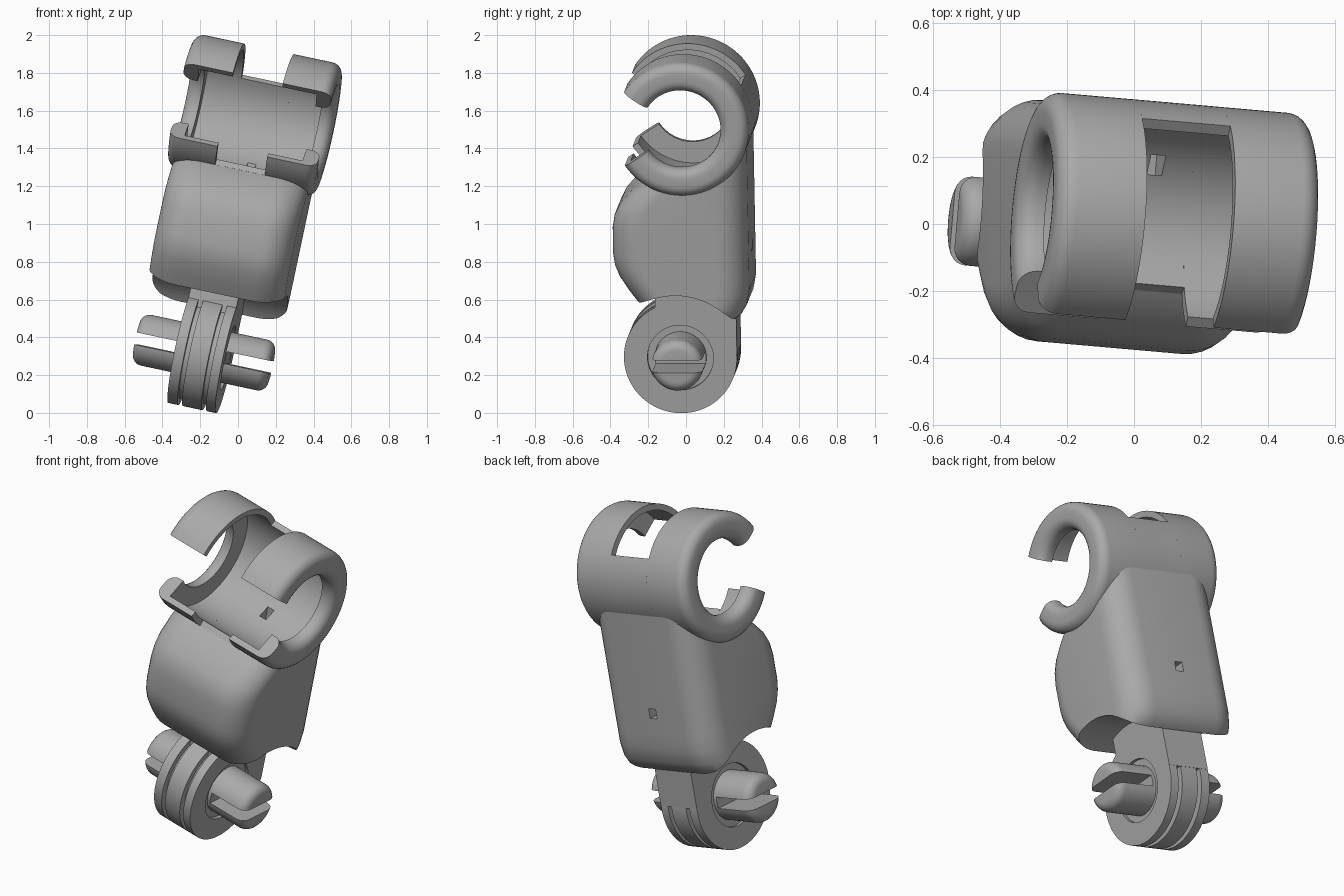
import bpy, bmesh
from math import radians, sin, cos
from mathutils import Matrix, Vector

cube = bpy.data.objects.get("Cube")
if cube:
    bpy.data.objects.remove(cube)

grey = bpy.data.materials.new("plain grey")
grey.use_nodes = True
COLOUR = (0.4, 0.4, 0.4, 1)
grey.diffuse_color = COLOUR
grey.node_tree.nodes["Principled BSDF"].inputs["Base Color"].default_value = COLOUR

# Shared leaning frame, centred on the clip barrel; the pin joint sits below it
FRAME = (Matrix.Translation((0.09, 0.003, 1.575))
         @ Matrix.Rotation(radians(-5), 4, 'Z') @ Matrix.Rotation(radians(12), 4, 'Y'))
JOINT = Vector((0, -0.045, -1.284))


def finish(name, bm, centre=(0, 0, 0), cutter=False):
    bmesh.ops.recalc_face_normals(bm, faces=bm.faces)
    mesh = bpy.data.meshes.new(name)
    bm.to_mesh(mesh)
    bm.free()
    mesh.materials.append(grey)
    ob = bpy.data.objects.new(name, mesh)
    bpy.context.collection.objects.link(ob)
    ob.matrix_world = FRAME @ Matrix.Translation(centre)
    if cutter:
        ob.hide_render = True
        ob.hide_viewport = True
        ob.display_type = 'WIRE'
    else:
        bpy.ops.object.select_all(action='DESELECT')
        ob.select_set(True)
        bpy.context.view_layer.objects.active = ob
        bpy.ops.object.shade_smooth_by_angle(angle=radians(30))
    return ob


def lathe(name, profile, start=0, end=360, closed=True, centre=(0, 0, 0), cutter=False):
    """Turn an (x, radius) profile about x, from +y towards +z."""
    bm = bmesh.new()
    a = radians(start)
    vs = [bm.verts.new((x, r * cos(a), r * sin(a))) for x, r in profile]
    pairs = list(zip(vs, vs[1:] + vs[:1])) if closed else list(zip(vs, vs[1:]))
    edges = [bm.edges.new(p) for p in pairs]
    bmesh.ops.spin(bm, geom=vs + edges, axis=(1, 0, 0), cent=(0, 0, 0),
                   angle=radians(end - start), steps=int((end - start) / 4))
    bmesh.ops.remove_doubles(bm, verts=bm.verts, dist=1e-5)
    bmesh.ops.holes_fill(bm, edges=[e for e in bm.edges if e.is_boundary], sides=0)
    return finish(name, bm, centre, cutter)


def box(name, size, centre, cutter=False):
    bm = bmesh.new()
    bmesh.ops.create_cube(bm, size=1, matrix=Matrix.Diagonal((*size, 1)))
    return finish(name, bm, centre, cutter)


def cut(ob, *cutters):
    for c in cutters:
        mod = ob.modifiers.new(c.name, 'BOOLEAN')
        mod.operation = 'DIFFERENCE'
        mod.solver = 'EXACT'
        mod.object = c


def arc(cx, cr, rad, a0, a1, n=6):
    return [(cx + rad * cos(radians(a0 + (a1 - a0) * i / n)),
             cr + rad * sin(radians(a0 + (a1 - a0) * i / n))) for i in range(n + 1)]


# Two thin C-shaped clips, each with a rounded end wall turned inwards
BORE, OUTER, GAP, END = 0.325, 0.36, 0.135, 0.40
clip = ([(GAP, BORE), (GAP, OUTER)] + arc(END - 0.055, OUTER - 0.055, 0.055, 90, 0)
        + arc(END - 0.055, 0.265, 0.055, 0, -90) + [(END - 0.08, 0.21), (END - 0.08, BORE)])
for side, sign in (("left", 1), ("right", -1)):
    lathe(side + "_clip", [(sign * x, r) for x, r in clip], -147, 146)

# Wall joining the clips behind and below
bridge = lathe("clip_bridge", [(-GAP, BORE), (GAP, BORE), (GAP, OUTER), (-GAP, OUTER)], -125, 32)

# Main body: rounded rectangles stacked upwards, as (z, front y, back y)
HALF, ROUND = 0.367, 0.16
sections = [(-1.06, -0.19, 0.25), (-1.03, -0.205, 0.29), (-0.98, -0.24, 0.32), (-0.90, -0.30, 0.335),
            (-0.82, -0.352, 0.335), (-0.76, -0.376, 0.335), (-0.70, -0.385, 0.335),
            (-0.56, -0.385, 0.335), (-0.49, -0.373, 0.335), (-0.43, -0.343, 0.335),
            (-0.36, -0.28, 0.335), (-0.29, -0.2, 0.335), (-0.2, -0.02, 0.335), (0.0, 0.0, 0.335)]
bm = bmesh.new()
rings = []
for z, front, back in sections:
    corners = [(HALF, back, 0), (-HALF, back, 90), (-HALF, front, 180), (HALF, front, 270)]
    ring = []
    for x, y, a in corners:
        cx = x - ROUND if x > 0 else x + ROUND
        cy = y - ROUND if y == back else y + ROUND
        ring += [bm.verts.new((px, py, z)) for px, py in arc(cx, cy, ROUND, a, a + 90, 8)]
    rings.append(ring)
for low, high in zip(rings, rings[1:]):
    for i in range(len(low)):
        j = (i + 1) % len(low)
        bm.faces.new((low[i], low[j], high[j], high[i]))
bm.faces.new(rings[0][::-1])
bm.faces.new(rings[-1])
body = finish("body", bm)

# Cutters: barrel bore, joint scoop, small pockets
bore = lathe("bore_cutter", [(-0.6, 0), (-0.6, 0.342), (0.6, 0.342), (0.6, 0)],
             closed=False, cutter=True)
scoop = lathe("scoop_cutter", [(-0.6, 0), (-0.6, 0.385), (0.6, 0.385), (0.6, 0)],
              closed=False, centre=JOINT, cutter=True)
back_pocket = box("back_pocket_cutter", (0.05, 0.2, 0.055), (0, 0.335, -0.70), True)
inner_pocket = box("inner_pocket_cutter", (0.045, 0.06, 0.2), (0.02, 0.17, -0.29), True)
cut(body, bore, scoop, back_pocket, inner_pocket)
cut(bridge, inner_pocket)

# Grooved joint disc with a shallow socket around the pin
DISC, HUB, WIDE = 0.30, 0.175, 0.13
rim = [(-WIDE + 0.02, 0), (-WIDE + 0.02, HUB), (-WIDE, HUB), (-WIDE, DISC)]
for g in (-0.075, 0.055):
    rim += [(g, DISC), (g, DISC - 0.035), (g + 0.025, DISC - 0.035), (g + 0.025, DISC)]
rim += [(WIDE, DISC), (WIDE, HUB), (WIDE - 0.02, HUB), (WIDE - 0.02, 0)]
lathe("joint_disc", rim, closed=False, centre=JOINT)

# Strap and web holding the disc to the body
box("joint_strap", (2 * WIDE, 0.115, 0.33), (0, 0.198, -1.10))
box("joint_web", (2 * WIDE, 0.33, 0.2), (0, -0.01, -0.96))

# Split pin with rounded ends
PIN, TIP = 0.137, 0.365
half = [(TIP, 0)] + arc(TIP - 0.05, PIN - 0.05, 0.05, 0, 90)
pin = lathe("joint_pin", [(-x, r) for x, r in half] + half[::-1], closed=False, centre=JOINT)
for side, sign in (("left", 1), ("right", -1)):
    cut(pin, box(side + "_slot_cutter", (0.3, 0.4, 0.065),
                 JOINT + Vector((sign * (WIDE + 0.15), 0, 0)), True))
